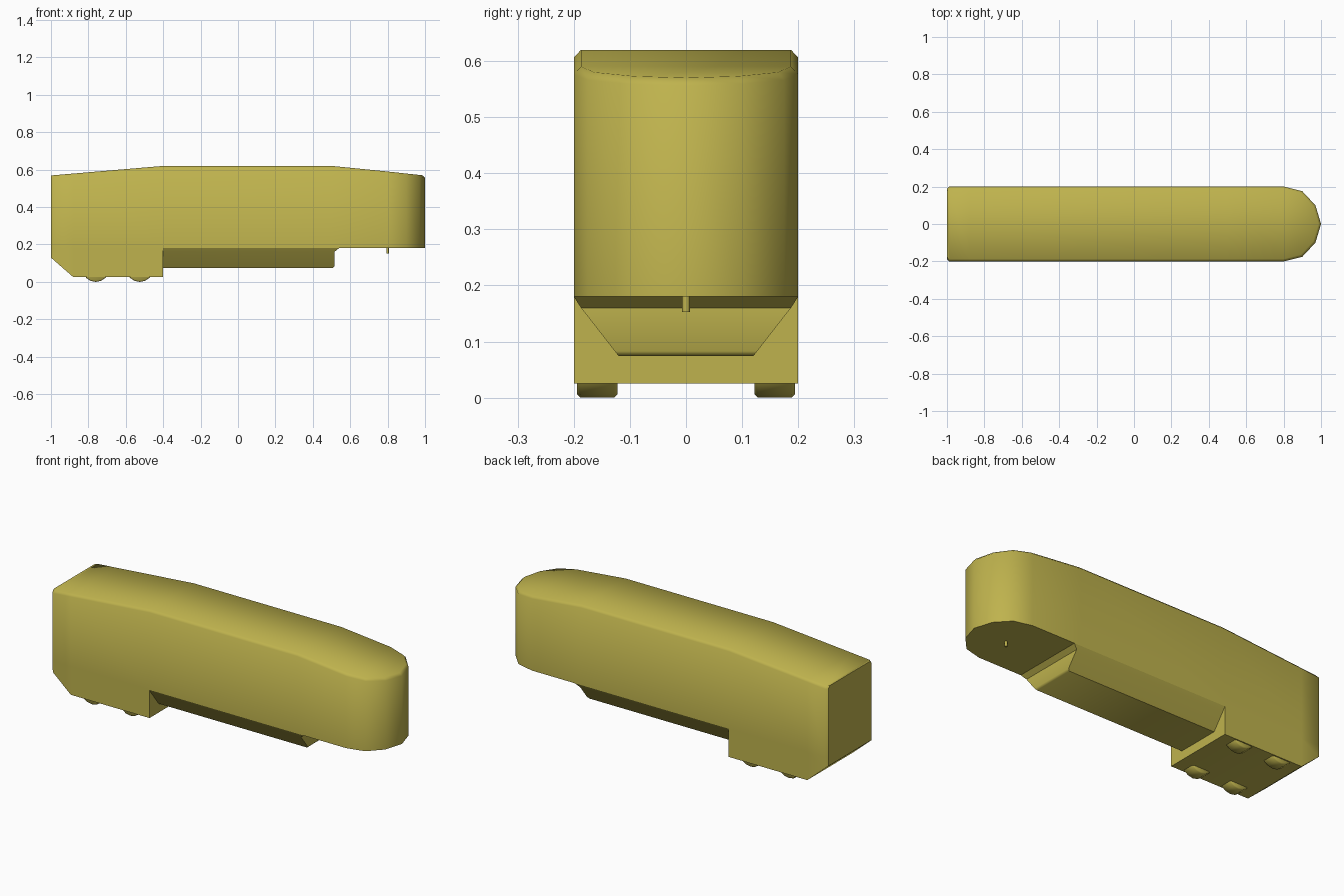
import bpy, bmesh, math

cube = bpy.data.objects.get("Cube")
if cube:
    bpy.data.objects.remove(cube, do_unlink=True)

olive = bpy.data.materials.new("olive_yellow")
olive.use_nodes = True
olive.diffuse_color = (0.52, 0.45, 0.075, 1)
olive.node_tree.nodes["Principled BSDF"].inputs["Base Color"].default_value = olive.diffuse_color


def finish(name, bm, angle=50, sharp_end=False):
    """Weld, shade and link a mesh as a named part."""
    bmesh.ops.remove_doubles(bm, verts=bm.verts, dist=0.0005)
    bmesh.ops.recalc_face_normals(bm, faces=bm.faces)
    mesh = bpy.data.meshes.new(name)
    bm.to_mesh(mesh)
    bm.free()
    mesh.materials.append(olive)
    obj = bpy.data.objects.new(name, mesh)
    bpy.context.collection.objects.link(obj)
    bpy.ops.object.select_all(action="DESELECT")
    obj.select_set(True)
    bpy.context.view_layer.objects.active = obj
    bpy.ops.object.shade_smooth_by_angle(angle=math.radians(angle))
    if sharp_end:
        # keep the rear door a crisp flat panel
        for edge in mesh.edges:
            if all(mesh.vertices[v].co.x < -0.999 for v in edge.vertices):
                edge.use_edge_sharp = True
    return obj


def loft(bm, sections):
    """Skin a run of equal-length closed sections and cap both ends."""
    rings = [[bm.verts.new(p) for p in s] for s in sections]
    for a, b in zip(rings, rings[1:]):
        for i in range(len(a)):
            j = (i + 1) % len(a)
            bm.faces.new((a[i], a[j], b[j], b[i]))
    bm.faces.new(rings[0])
    bm.faces.new(rings[-1])


# Trailer body: arched roof, rounded nose, dropped rear skirt
FLOOR, CHAMFER = 0.18, 0.014


def roof(x):
    return 0.62 - 0.085 * max(-0.4 - x, 0) - 0.1 * max(x - 0.5, 0)


def body_section(x, half, low):
    top_half = half * 0.935
    top_x = x - CHAMFER * max(0, (x - 0.8) / 0.2)
    side = [(x, half, low), (x, half, FLOOR),
            (x, half, roof(x) - CHAMFER), (top_x, top_half, roof(x))]
    return side + [(px, -py, pz) for px, py, pz in reversed(side)]


stations = [(-1, 0.188, 0.13), (-0.987, 0.2, 0.118), (-0.88, 0.2, 0.025),
            (-0.4, 0.2, 0.025), (-0.4, 0.2, FLOOR), (0.5, 0.2, FLOOR),
            (0.8, 0.2, FLOOR), (0.9, 0.175, FLOOR), (0.97, 0.1, FLOOR),
            (1, 0, FLOOR)]
bm = bmesh.new()
loft(bm, [body_section(*s) for s in stations])
finish("trailer_body", bm, sharp_end=True)

# Tapered belly fairing between the skirt and the nose
rows = [(0.54, 0.2, 0.18), (0.515, 0.187, 0.16),
        (0.515, 0.127, 0.083), (0.505, 0.12, 0.074)]
bm = bmesh.new()
loft(bm, [[(-0.4, w, z), (x, w, z), (x, -w, z), (-0.4, -w, z)] for x, w, z in rows])
finish("belly_fairing", bm)


def cylinder(name, radius, depth, sides, bevel=0, upright=False):
    bm = bmesh.new()
    bmesh.ops.create_cone(bm, cap_ends=True, segments=sides,
                          radius1=radius, radius2=radius, depth=depth)
    if bevel:
        rims = [e for e in bm.edges if abs(e.verts[0].co.z - e.verts[1].co.z) < 1e-5]
        bmesh.ops.bevel(bm, geom=rims, offset=bevel, segments=1, affect="EDGES")
    obj = finish(name, bm)
    if not upright:
        obj.rotation_euler.x = math.pi / 2
    return obj


# Two axles of wheels tucked into the skirt
for axle, x in (("rear", -0.76), ("front", -0.525)):
    for side, sign in (("left", 1), ("right", -1)):
        wheel = cylinder(f"{axle}_{side}_wheel", 0.073, 0.072, 16, 0.006)
        wheel.location = (x, sign * 0.158, 0.073)

# Coupling pin under the nose
pin = cylinder("coupling_pin", 0.007, 0.04, 8, upright=True)
pin.location = (0.8, 0, 0.173)
